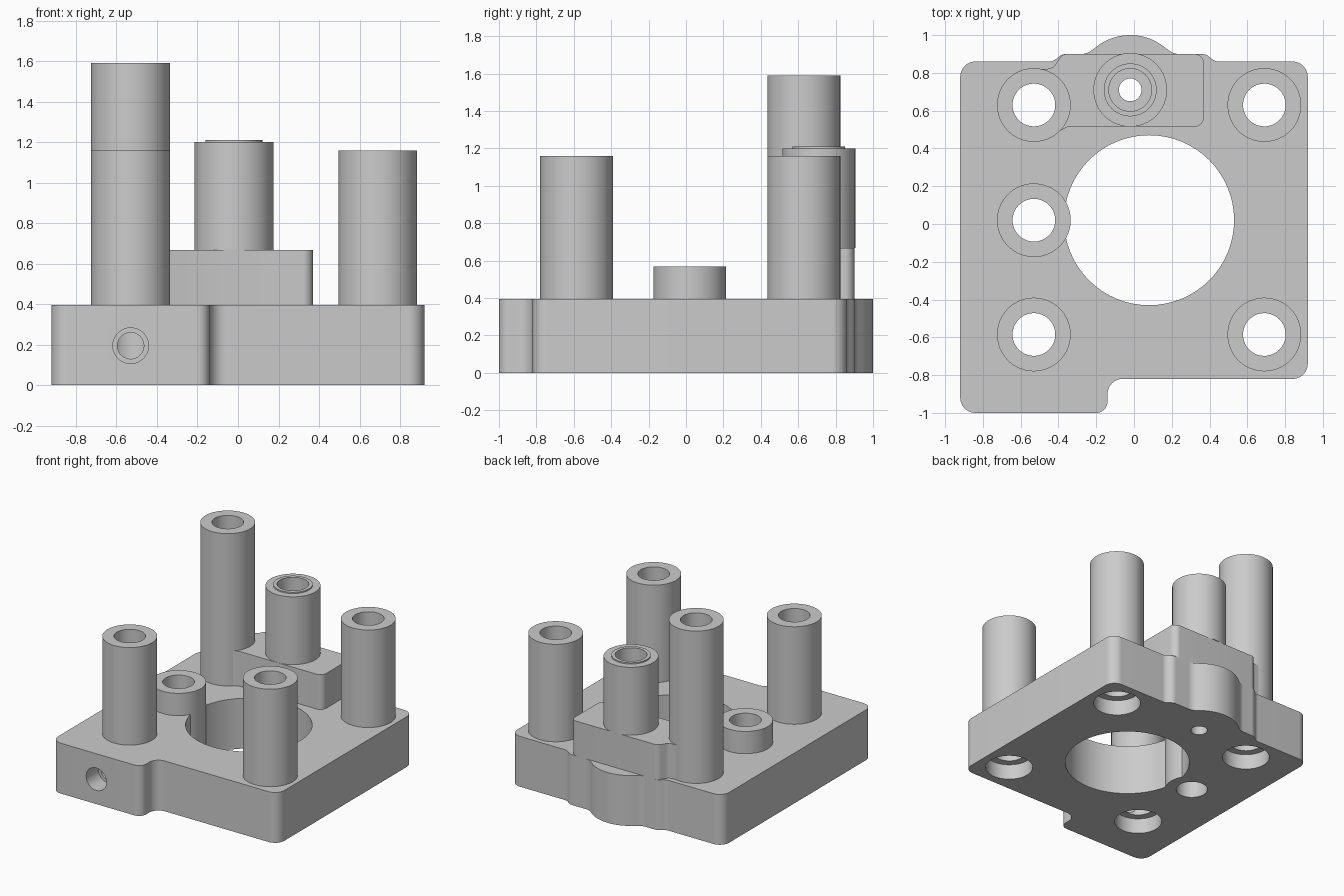
import bpy, bmesh
from math import sin, cos, tan, pi, radians
from mathutils import Vector, Matrix

cube = bpy.data.objects.get("Cube")
if cube:
    bpy.data.objects.remove(cube, do_unlink=True)

grey = bpy.data.materials.new("machined_grey")
grey.use_nodes = True
GREY = (0.6, 0.6, 0.6, 1)
grey.diffuse_color = GREY
grey.node_tree.nodes["Principled BSDF"].inputs["Base Color"].default_value = GREY

PLATE_TOP = 0.395
OUTER, BORE, PIN = 0.195, 0.113, 0.06


def add_object(name, bm):
    bmesh.ops.remove_doubles(bm, verts=bm.verts, dist=1e-5)
    bmesh.ops.recalc_face_normals(bm, faces=bm.faces)
    mesh = bpy.data.meshes.new(name)
    bm.to_mesh(mesh)
    bm.free()
    mesh.materials.append(grey)
    ob = bpy.data.objects.new(name, mesh)
    bpy.context.collection.objects.link(ob)
    return ob


def rounded(corners, steps=8):
    """Outline with each (x, y, radius) corner filleted."""
    out = []
    for i, (x, y, r) in enumerate(corners):
        p = Vector((x, y))
        if r == 0:
            out.append(p)
            continue
        a = (Vector(corners[i - 1][:2]) - p).normalized()
        b = (Vector(corners[(i + 1) % len(corners)][:2]) - p).normalized()
        half = a.angle(b) / 2
        centre = p + (a + b).normalized() * (r / sin(half))
        start = p + a * (r / tan(half)) - centre
        end = p + b * (r / tan(half)) - centre
        for k in range(steps + 1):
            spoke = start.lerp(end, k / steps).normalized()
            out.append(centre + spoke * r)
    return out


def extrude(name, outline, z0, z1):
    bm = bmesh.new()
    face = bm.faces.new([bm.verts.new((p.x, p.y, z0)) for p in outline])
    ext = bmesh.ops.extrude_face_region(bm, geom=[face], use_keep_orig=True)
    top = [g for g in ext["geom"] if isinstance(g, bmesh.types.BMVert)]
    bmesh.ops.translate(bm, verts=top, vec=(0, 0, z1 - z0))
    return add_object(name, bm)


def lathe(name, x, y, profile):
    """Spin a closed (radius, z) profile about a vertical axis."""
    bm = bmesh.new()
    vs = [bm.verts.new((r, 0, z)) for r, z in profile]
    es = [bm.edges.new((vs[i - 1], vs[i])) for i in range(len(vs))]
    bmesh.ops.spin(bm, geom=vs + es, cent=(0, 0, 0), axis=(0, 0, 1),
                   angle=2 * pi, steps=64, use_merge=True)
    bmesh.ops.translate(bm, verts=bm.verts, vec=(x, y, 0))
    return add_object(name, bm)


def tube(name, x, y, z0, z1):
    return lathe(name, x, y, [(BORE, z0), (OUTER, z0), (OUTER, z1), (BORE, z1)])


def drill(target, start, end, radius):
    """Cut a round hole from start to end."""
    start, end = Vector(start), Vector(end)
    axis = end - start
    turn = Vector((0, 0, 1)).rotation_difference(axis).to_matrix().to_4x4()
    bm = bmesh.new()
    bmesh.ops.create_cone(bm, cap_ends=True, segments=64, radius1=radius,
                          radius2=radius, depth=axis.length,
                          matrix=Matrix.Translation((start + end) / 2) @ turn)
    cutter = add_object("hole_cutter", bm)
    cutter.hide_render = True
    mod = target.modifiers.new("hole", "BOOLEAN")
    mod.operation, mod.solver, mod.object = "DIFFERENCE", "EXACT", cutter
    graph = bpy.context.evaluated_depsgraph_get()
    result = bpy.data.meshes.new_from_object(target.evaluated_get(graph))
    target.modifiers.clear()
    target.data = result
    bpy.data.objects.remove(cutter, do_unlink=True)


# Base plate outline with front foot and rounded rear bulge
bulge = [(-0.02 + 0.29 * cos(radians(d)), 0.71 + 0.29 * sin(radians(d)), 0)
         for d in range(53, 128, 2)]
plate = extrude("base_plate", rounded(
    [(-0.92, -1, 0.08), (-0.14, -1, 0.06), (-0.14, -0.82, 0.08),
     (0.92, -0.82, 0.08), (0.92, 0.86, 0.08),
     (0.43, 0.86, 0.06), (0.38, 0.9, 0.06), (0.21, 0.9, 0.09)]
    + bulge +
    [(-0.25, 0.9, 0.09), (-0.38, 0.9, 0.06), (-0.43, 0.86, 0.06),
     (-0.92, 0.86, 0.08)]), 0, PLATE_TOP)

# Central opening and seat for the short boss
drill(plate, (0.08, 0.02, -0.1), (0.08, 0.02, 0.6), 0.45)
drill(plate, (-0.53, 0.02, -0.1), (-0.53, 0.02, 0.6), OUTER)

# Corner pillars, with through bores and counterbores underneath
pillars = {"front_right_pillar": (-0.53, -0.585, 1.16),
           "front_left_pillar": (0.69, -0.585, 1.16),
           "rear_left_pillar": (0.69, 0.63, 1.16),
           "rear_right_tall_pillar": (-0.53, 0.63, 1.59)}
parts = [plate]
for name, (x, y, top) in pillars.items():
    parts.append(tube(name, x, y, PLATE_TOP, top))
    drill(plate, (x, y, -0.1), (x, y, 0.6), BORE)
    drill(plate, (x, y, -0.1), (x, y, 0.12), 0.17)

# Stepped cross hole in the front foot
drill(plate, (-0.53, -1.1, 0.195), (-0.53, -0.85, 0.195), 0.088)
drill(plate, (-0.53, -0.9, 0.195), (-0.53, -0.585, 0.195), 0.065)

# Short boss beside the central opening
parts.append(tube("short_boss", -0.53, 0.02, 0, 0.57))

# Raised rear block blending into the tall pillar
block = extrude("rear_block", rounded(
    [(0.37, 0.515, 0.05), (0.37, 0.9, 0.05), (-0.38, 0.9, 0.05),
     (-0.43, 0.823, 0.05), (-0.5, 0.82, 0), (-0.5, 0.8, 0),
     (-0.4, 0.77, 0), (-0.4, 0.49, 0), (-0.35, 0.515, 0)]),
    PLATE_TOP, 0.668)
parts.append(block)

# Pin bore through block and plate
for ob in (plate, block):
    drill(ob, (-0.02, 0.71, -0.1), (-0.02, 0.71, 0.9), PIN)

# Stepped bushing with a thin raised lip
parts.append(lathe("rear_bushing", -0.02, 0.71, [
    (PIN, 0.668), (OUTER, 0.668), (OUTER, 1.2), (0.14, 1.2),
    (0.14, 1.21), (BORE, 1.21), (BORE, 0.75), (PIN, 0.75)]))

bpy.ops.object.select_all(action="DESELECT")
for ob in parts:
    ob.select_set(True)
bpy.context.view_layer.objects.active = plate
bpy.ops.object.shade_smooth_by_angle(angle=radians(30))
